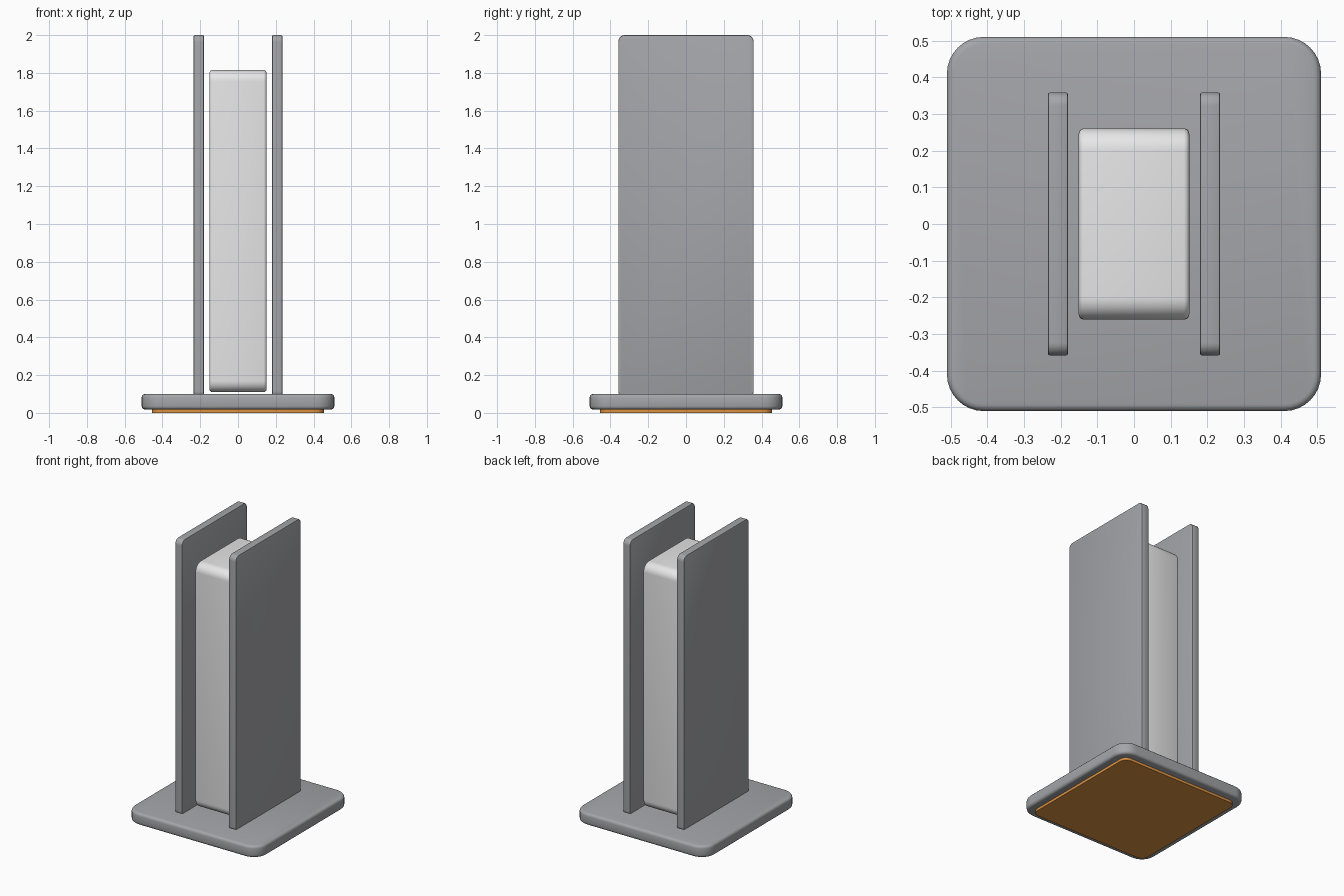
import bpy
import bmesh
import math
from mathutils import Matrix, Vector

if "Cube" in bpy.data.objects:
    bpy.data.objects.remove(bpy.data.objects["Cube"])


def material(name, rgb):
    m = bpy.data.materials.new(name)
    m.diffuse_color = (*rgb, 1.0)
    m.use_nodes = True
    m.node_tree.nodes["Principled BSDF"].inputs["Base Color"].default_value = m.diffuse_color
    return m


GREY = material("mid_grey", (0.375, 0.38, 0.40))
LIGHT = material("light_grey", (0.80, 0.80, 0.80))
BROWN = material("cork_brown", (0.72, 0.29, 0.055))

# Local (u, v, depth) directions for slabs lying flat or standing along x
FLAT = Matrix.Identity(3)
UPRIGHT = Matrix(((0, 0, 1), (1, 0, 0), (0, 1, 0)))


def slab(name, mat, size, radius, depth, centre, axes, rim, segments=3):
    """Rounded rectangle extruded along its depth, with softened rims."""
    bm = bmesh.new()
    points = []
    for i, (su, sv) in enumerate(((1, 1), (-1, 1), (-1, -1), (1, -1))):
        for k in range(9):
            a = math.radians(90 * i + 90 * k / 8)
            points.append(Vector((su * (size[0] / 2 - radius) + radius * math.cos(a),
                                  sv * (size[1] / 2 - radius) + radius * math.sin(a),
                                  -depth / 2)))
    face = bm.faces.new([bm.verts.new(p) for p in points])
    top = bmesh.ops.extrude_face_region(bm, geom=[face])["geom"]
    bmesh.ops.translate(bm, vec=(0, 0, depth),
                        verts=[g for g in top if isinstance(g, bmesh.types.BMVert)])
    bmesh.ops.recalc_face_normals(bm, faces=bm.faces)
    if rim:
        edges = [e for e in bm.edges if e.calc_face_angle(0) > 1.0]
        bmesh.ops.bevel(bm, geom=edges, offset=rim, segments=segments,
                        profile=0.5, affect='EDGES')
    bmesh.ops.transform(bm, matrix=axes.to_4x4(), verts=bm.verts)
    mesh = bpy.data.meshes.new(name)
    bm.to_mesh(mesh)
    bm.free()
    mesh.materials.append(mat)
    obj = bpy.data.objects.new(name, mesh)
    obj.location = centre
    bpy.context.collection.objects.link(obj)
    bpy.ops.object.select_all(action='DESELECT')
    obj.select_set(True)
    bpy.context.view_layer.objects.active = obj
    bpy.ops.object.shade_smooth_by_angle(angle=math.radians(35))
    return obj


# Base plate and the pad beneath it
slab("base_plate", GREY, (1.02, 1.02), 0.10, 0.082, (0, 0, 0.059), FLAT, 0.018)
slab("base_pad", BROWN, (0.91, 0.91), 0.05, 0.02, (0, 0, 0.01), FLAT, 0)

# Two tall side panels
for side, label in ((-1, "left"), (1, "right")):
    slab(label + "_panel", GREY, (0.717, 1.92), 0.035, 0.055,
         (side * 0.2075, 0, 1.04), UPRIGHT, 0.006, 2)

# Rounded block held between the panels
slab("centre_block", LIGHT, (0.522, 1.705), 0.06, 0.302, (0, 0, 0.9625),
     UPRIGHT, 0.015)
